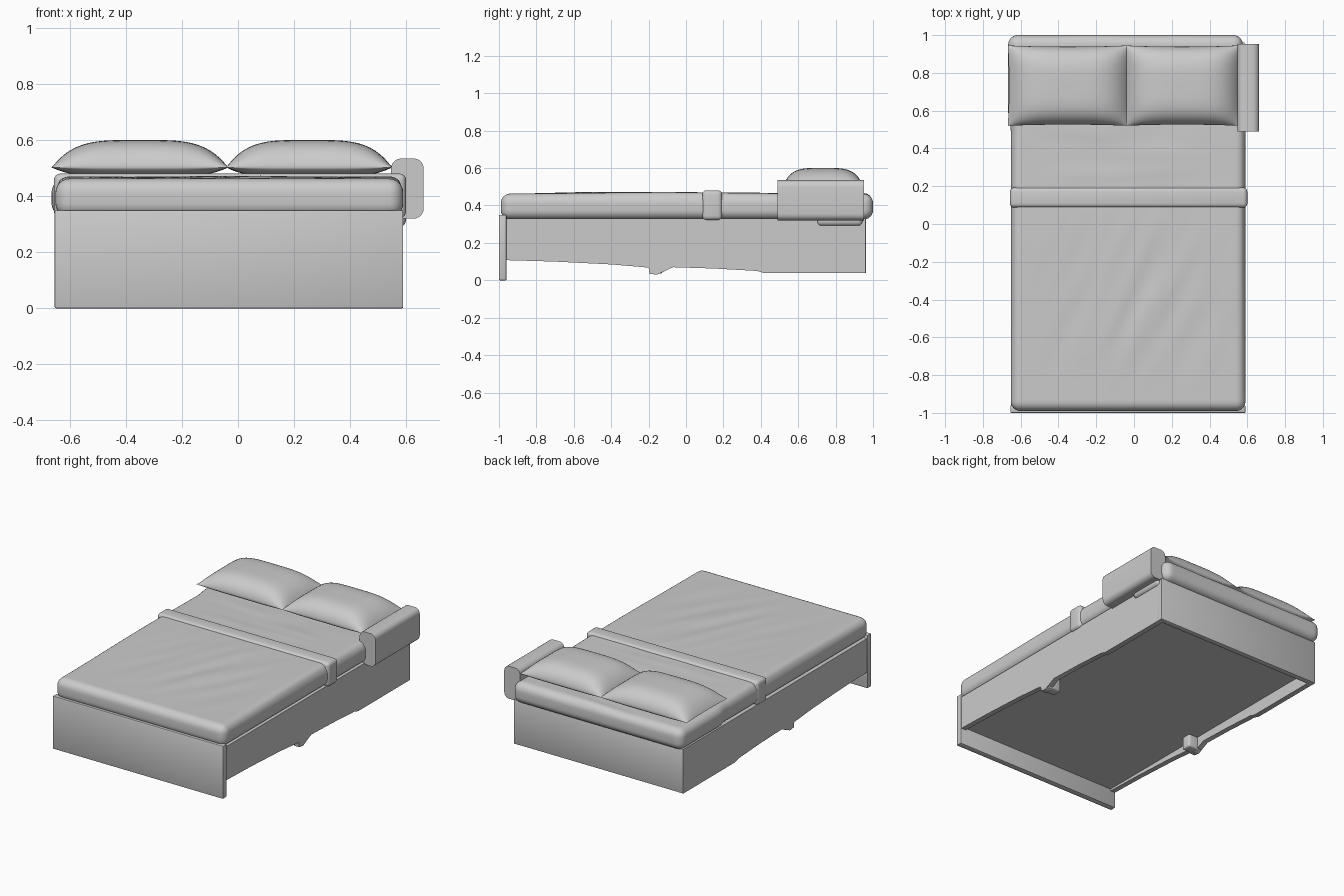
import bpy, bmesh, math
from mathutils import Vector, noise

if "Cube" in bpy.data.objects:
    bpy.data.objects.remove(bpy.data.objects["Cube"])


def finish(name, bm, angle=40):
    bmesh.ops.recalc_face_normals(bm, faces=bm.faces)
    me = bpy.data.meshes.new(name)
    bm.to_mesh(me)
    bm.free()
    ob = bpy.data.objects.new(name, me)
    bpy.context.collection.objects.link(ob)
    bpy.ops.object.select_all(action='DESELECT')
    ob.select_set(True)
    bpy.context.view_layer.objects.active = ob
    bpy.ops.object.shade_smooth_by_angle(angle=math.radians(angle))
    return ob


def box_bm(lo, hi, bevel=0.0, seg=3, axis=None):
    """Box between two corners; bevel all edges or only those along one axis."""
    bm = bmesh.new()
    bmesh.ops.create_cube(bm, size=1)
    for v in bm.verts:
        v.co = Vector([lo[i] if v.co[i] < 0 else hi[i] for i in range(3)])
    if bevel:
        edges = [e for e in bm.edges if axis is None
                 or abs((e.verts[0].co - e.verts[1].co)[axis]) > 1e-5]
        bmesh.ops.bevel(bm, geom=edges, offset=bevel, segments=seg,
                        profile=0.5, affect='EDGES')
    return bm


def box(name, lo, hi, bevel=0.0, seg=3, axis=None):
    return finish(name, box_bm(lo, hi, bevel, seg, axis))


def slice_grid(bm, axis, start, stop, n):
    no = Vector([1 if i == axis else 0 for i in range(3)])
    for k in range(n + 1):
        bmesh.ops.bisect_plane(
            bm, geom=bm.verts[:] + bm.edges[:] + bm.faces[:], dist=1e-5,
            plane_co=no * (start + (stop - start) * k / n), plane_no=no)


def side_rail(name, x0, x1):
    # Uneven lower edge with a foot part way along
    profile = [(-0.97, 0.33), (-0.97, 0.108), (-0.7, 0.1), (-0.4, 0.085),
               (-0.2, 0.068), (-0.195, 0.035), (-0.155, 0.03), (-0.07, 0.07),
               (0.15, 0.063), (0.38, 0.05), (0.42, 0.038), (0.96, 0.038),
               (0.96, 0.33)]
    bm = bmesh.new()
    f = bm.faces.new([bm.verts.new((x0, y, z)) for y, z in profile])
    ext = bmesh.ops.extrude_face_region(bm, geom=[f])['geom']
    for v in ext:
        if isinstance(v, bmesh.types.BMVert):
            v.co.x = x1
    return finish(name, bm, 30)


def crease(x, y):
    """Long diagonal folds near the foot, cross folds near the pillows."""
    if y < 0.1:
        a = (x - 0.45 * y) * 9
        fade = max(0, 1 - ((x - 0.0) / 0.55) ** 2) * max(0, 1 - ((y + 0.4) / 0.5) ** 2)
        return 0.009 * fade * noise.noise(Vector((a, y * 2, 1.3)))
    fade = max(0, 1 - (x / 0.55) ** 2)
    return 0.006 * fade * noise.noise(Vector((x * 3, y * 13, 4.1)))


def pillow(name, x0, x1, y0, y1):
    n, edge_z = 30, 0.503
    cx, cy, hx, hy = (x0 + x1) / 2, (y0 + y1) / 2, (x1 - x0) / 2, (y1 - y0) / 2
    bm = bmesh.new()
    for h in (0.098, -0.036):
        rows = []
        for j in range(n + 1):
            row = []
            for i in range(n + 1):
                u = math.sin((i / n - 0.5) * math.pi)
                v = math.sin((j / n - 0.5) * math.pi)
                puff = max(0, 1 - u ** 4) ** 0.9 * max(0, 1 - v ** 4) ** 0.6
                x = cx + hx * u * (1 - 0.02 * (1 - v * v))
                y = cy + hy * v * (1 - 0.03 * (1 - u * u))
                row.append(bm.verts.new((x, y, edge_z + h * puff)))
            rows.append(row)
        for j in range(n):
            for i in range(n):
                bm.faces.new((rows[j][i], rows[j][i + 1],
                              rows[j + 1][i + 1], rows[j + 1][i]))
    bmesh.ops.remove_doubles(bm, verts=bm.verts, dist=1e-5)
    return finish(name, bm, 60)


# Frame: foot board, rails, head panel, slatted deck underneath
box("foot_board", (-0.655, -1.0, 0), (0.59, -0.96, 0.35), 0.005, 2)
side_rail("left_rail", -0.652, -0.617)
side_rail("right_rail", 0.55, 0.585)
box("head_panel", (-0.652, 0.925, 0.038), (0.585, 0.962, 0.33), 0.004, 2)
box("deck", (-0.64, -0.965, 0.12), (0.575, 0.94, 0.3))

# Middle feet reaching inwards from the rails
for side, xa, xb in (("left", -0.648, -0.55), ("right", 0.483, 0.582)):
    box(side + "_middle_foot", (xa, -0.195, 0.036), (xb, -0.125, 0.125), 0.012)

# Mattress with a creased sheet
bm = box_bm((-0.652, -0.99, 0.325), (0.59, 1.0, 0.463), 0.05, 6)
slice_grid(bm, 0, -0.58, 0.52, 55)
slice_grid(bm, 1, -0.93, 0.94, 75)
for v in bm.verts:
    x, y, z = v.co
    if z > 0.44:
        v.co.z += crease(x, y) + 0.008 * math.exp(-((y + 0.1) / 0.5) ** 2)
    if y > 0.5:
        v.co.x -= 0.014 * min(1, (y - 0.5) / 0.08)
finish("mattress", bm, 60)

# Folded band across the bed and sheet corner hanging at the head
box("blanket_band", (-0.657, 0.087, 0.322), (0.6, 0.193, 0.481), 0.022, 4)
box("sheet_corner", (0.54, 0.7, 0.29), (0.6, 0.945, 0.4), 0.025, 4)

# Bedside box on the right
box("bedside_box", (0.547, 0.49, 0.32), (0.663, 0.952, 0.535), 0.035, 5, axis=1)

# Pillows
pillow("left_pillow", -0.668, -0.032, 0.52, 0.945)
pillow("right_pillow", -0.045, 0.553, 0.52, 0.945)
